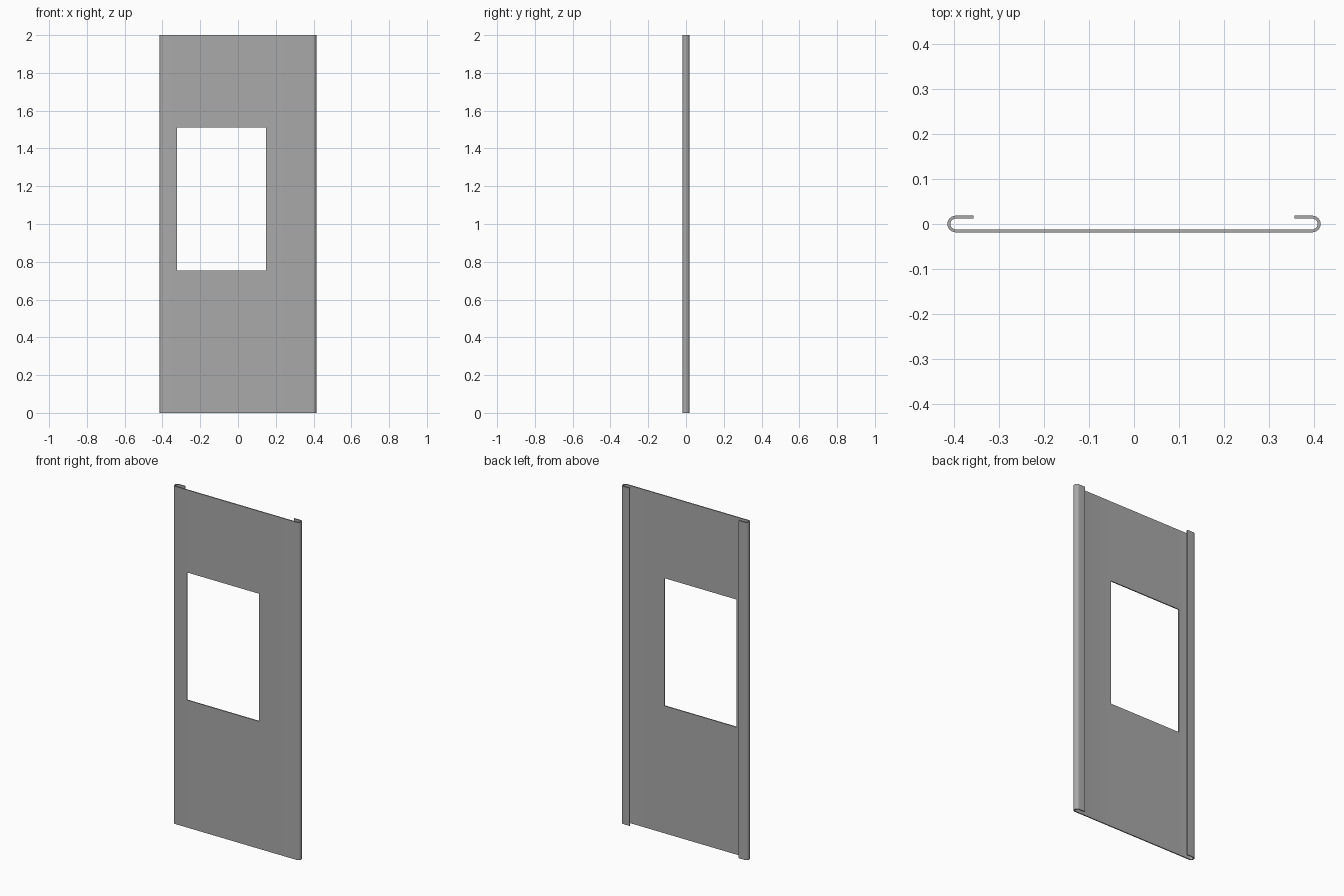
import bpy
import bmesh
import math

cube = bpy.data.objects.get("Cube")
if cube:
    bpy.data.objects.remove(cube, do_unlink=True)

HEIGHT = 2.0
HALF_WIDTH = 0.415
HALF_DEPTH = 0.0185
THICKNESS = 0.0065
LIP_END = 0.357
WIN_X = (-0.322, 0.149)
WIN_Z = (0.755, 1.511)
ARC_STEPS = 12

steel = bpy.data.materials.new("steel grey")
steel.use_nodes = True
grey = (0.4, 0.4, 0.4, 1)
steel.diffuse_color = grey
steel.node_tree.nodes["Principled BSDF"].inputs["Base Color"].default_value = grey

# Centre line of the sheet: flat front, rolled edge, then a short return lip
radius = HALF_DEPTH - THICKNESS / 2
arc_x = HALF_WIDTH - HALF_DEPTH


def rolled_edge(side):
    points = []
    for i in range(ARC_STEPS + 1):
        a = math.pi * i / ARC_STEPS - math.pi / 2
        points.append((side * (arc_x + radius * math.cos(a)), radius * math.sin(a)))
    return points + [(side * LIP_END, radius)]


profile = rolled_edge(-1)[::-1] + [(x, -radius) for x in WIN_X] + rolled_edge(1)

# Sweep the profile up the panel, leaving the window cell open
bm = bmesh.new()
rows = [[bm.verts.new((x, y, z)) for x, y in profile]
        for z in (0, *WIN_Z, HEIGHT)]
window_column = len(profile) // 2 - 1
for r in range(len(rows) - 1):
    for c in range(len(profile) - 1):
        if r == 1 and c == window_column:
            continue
        bm.faces.new((rows[r][c], rows[r][c + 1], rows[r + 1][c + 1], rows[r + 1][c]))

mesh = bpy.data.meshes.new("folded_panel")
bm.to_mesh(mesh)
bm.free()
mesh.materials.append(steel)
panel = bpy.data.objects.new("folded_panel", mesh)
bpy.context.collection.objects.link(panel)

# Give the sheet its thickness, then smooth only the rolled edges
bpy.ops.object.select_all(action="DESELECT")
panel.select_set(True)
bpy.context.view_layer.objects.active = panel
solid = panel.modifiers.new("sheet_thickness", "SOLIDIFY")
solid.thickness = THICKNESS
solid.offset = 0
solid.use_even_offset = True
bpy.ops.object.modifier_apply(modifier=solid.name)
bpy.ops.object.shade_smooth_by_angle(angle=math.radians(30))
